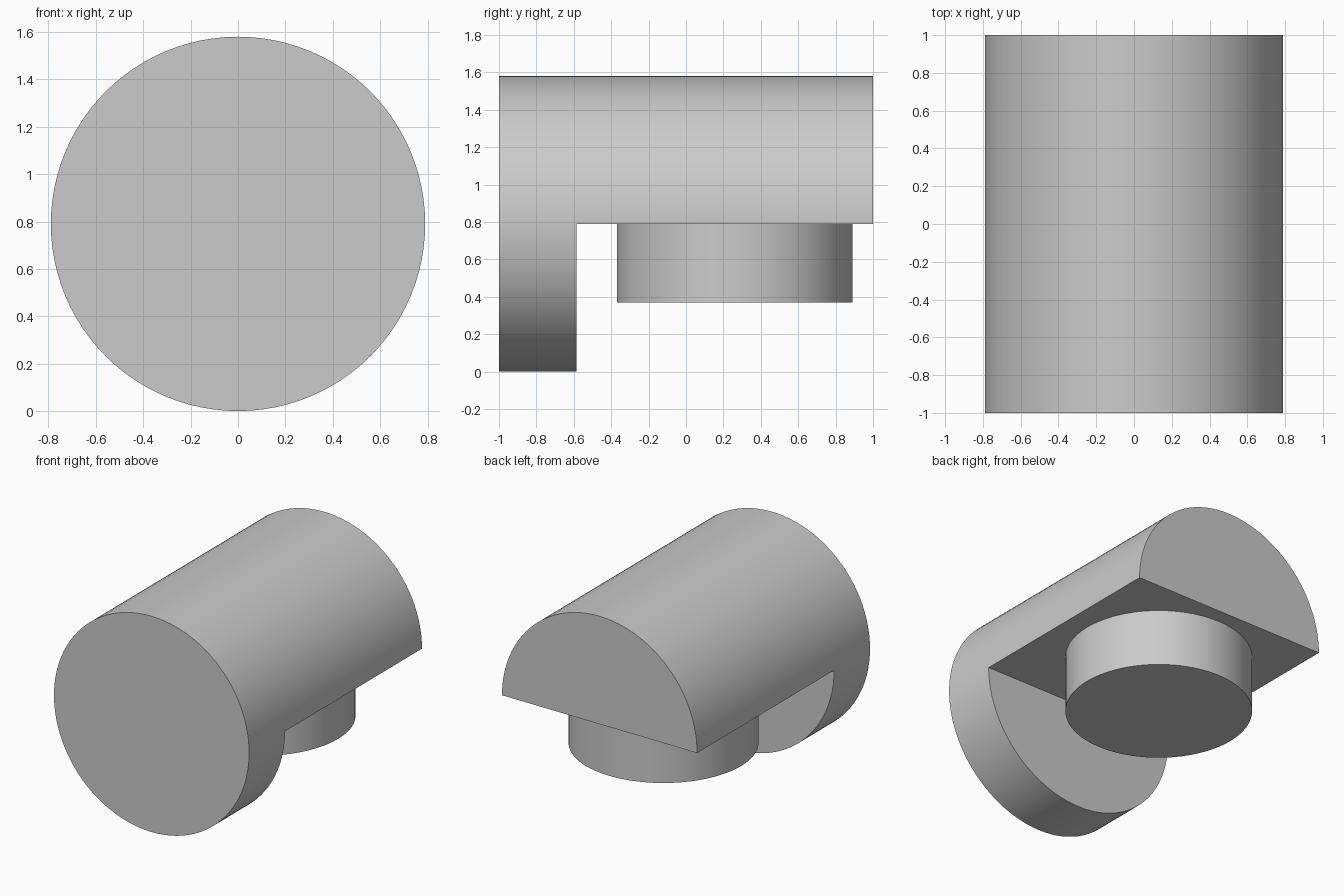
import bpy
import math

cube = bpy.data.objects.get("Cube")
if cube:
    bpy.data.objects.remove(cube, do_unlink=True)

RADIUS = 0.79        # main barrel
FLANGE_BACK = -0.585  # rear face of the full round flange
PEG_RADIUS = 0.63
PEG_Y = 0.26
PEG_BOTTOM = 0.37

grey = bpy.data.materials.new("plain grey")
grey.use_nodes = True
colour = (0.6, 0.6, 0.6, 1)
grey.diffuse_color = colour
grey.node_tree.nodes["Principled BSDF"].inputs["Base Color"].default_value = colour


def cylinder(name, radius, depth, location, rotation=(0, 0, 0)):
    bpy.ops.mesh.primitive_cylinder_add(
        vertices=96, radius=radius, depth=depth, location=location, rotation=rotation)
    obj = bpy.context.object
    obj.name = name
    obj.data.materials.append(grey)
    return obj


def smooth(obj):
    bpy.ops.object.select_all(action="DESELECT")
    obj.select_set(True)
    bpy.context.view_layer.objects.active = obj
    bpy.ops.object.shade_smooth_by_angle(angle=math.radians(30))


# Barrel lying along y
barrel = cylinder("barrel", RADIUS, 2, (0, 0, RADIUS), (math.pi / 2, 0, 0))

# Lower half removed behind the flange
bpy.ops.mesh.primitive_cube_add(size=2, location=(0, FLANGE_BACK + 1, RADIUS - 1))
cutter = bpy.context.object
cutter.name = "underside_cutter"
cutter.hide_render = True
cutter.data.materials.append(grey)

cut = barrel.modifiers.new("underside_cut", "BOOLEAN")
cut.operation = "DIFFERENCE"
cut.solver = "EXACT"
cut.object = cutter
bpy.context.view_layer.objects.active = barrel
bpy.ops.object.modifier_apply(modifier=cut.name)
bpy.data.objects.remove(cutter, do_unlink=True)
smooth(barrel)

# Round peg below, sunk slightly into the flat underside
peg_top = RADIUS + 0.02
peg = cylinder("peg", PEG_RADIUS, peg_top - PEG_BOTTOM,
               (0, PEG_Y, (peg_top + PEG_BOTTOM) / 2))
smooth(peg)
